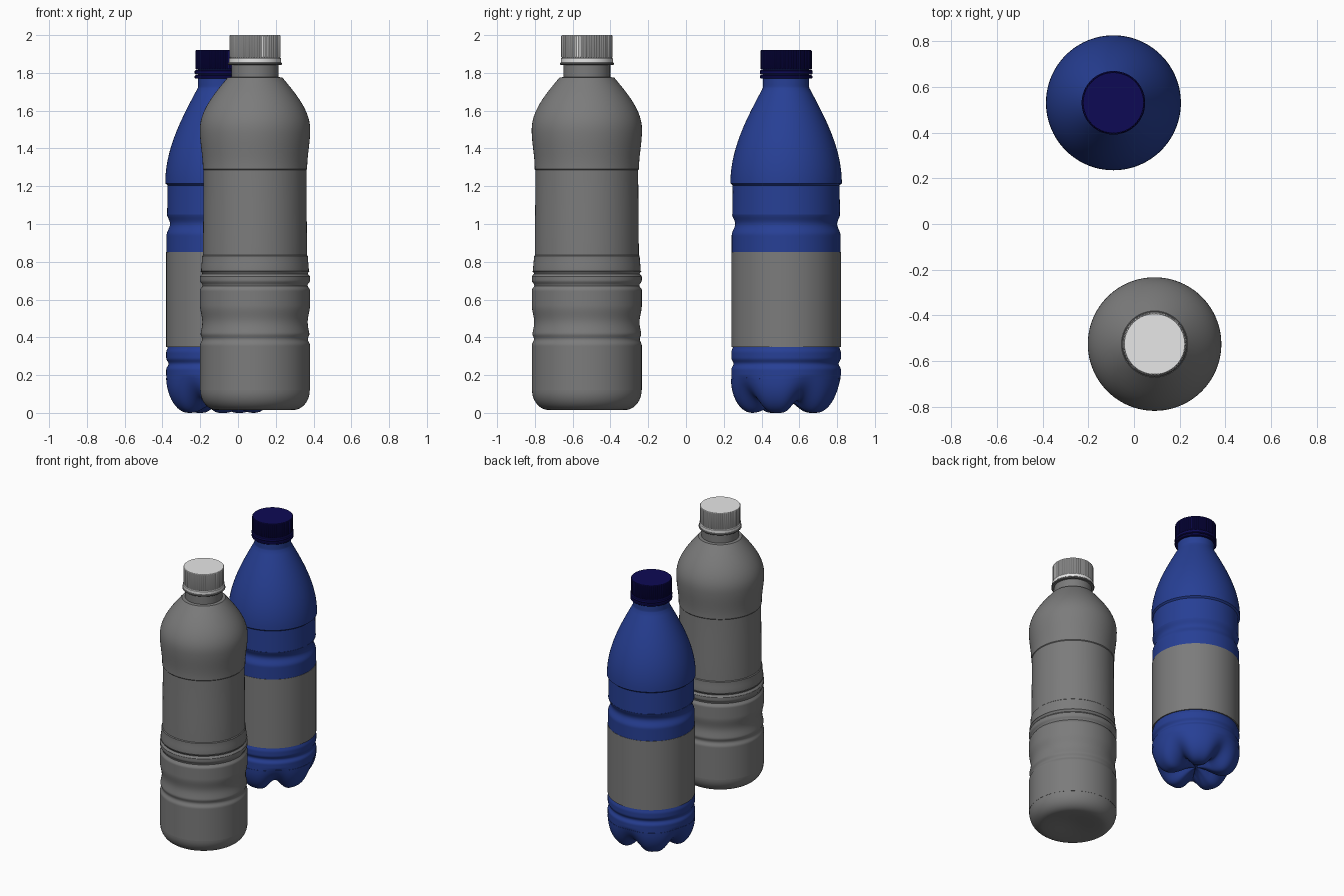
import bpy
import math

cube = bpy.data.objects.get("Cube")
if cube:
    bpy.data.objects.remove(cube, do_unlink=True)


def material(name, red, green, blue):
    mat = bpy.data.materials.new(name)
    mat.use_nodes = True
    color = (red, green, blue, 1)
    mat.diffuse_color = color
    mat.node_tree.nodes["Principled BSDF"].inputs["Base Color"].default_value = color
    return mat


GREY = material("bottle grey", 0.2, 0.2, 0.2)
WHITE = material("cap white", 0.8, 0.8, 0.8)
BLUE = material("bottle blue", 0.02, 0.05, 0.3)
NAVY = material("cap navy", 0.004, 0.003, 0.09)


# Easing rules that shape the profile pieces
def linear(t):
    return t


def fast_start(t):
    return math.sin(t * math.pi / 2)


def slow_start(t):
    return 1 - math.cos(t * math.pi / 2)


def s_curve(t):
    return (1 - math.cos(t * math.pi)) / 2


def sweep(start, end, radius_rule=linear, height_rule=linear, steps=12):
    """Profile piece between two (radius, height) points."""
    (r, z), (r_end, z_end) = start, end
    return [(r + (r_end - r) * radius_rule(i / steps), z + (z_end - z) * height_rule(i / steps))
            for i in range(steps + 1)]


def grooved_wall(radius, bottom, top, grooves):
    """Upright wall with rounded grooves given as (height, depth, half width)."""
    piece = []
    for r, z in sweep((radius, bottom), (radius, top), steps=round((top - bottom) / 0.007)):
        for height, depth, half in grooves:
            offset = abs(z - height) / half
            if offset < 1:
                r -= depth * s_curve(1 - offset)
        piece.append((r, z))
    return piece


def lathe(name, profile, center, mat, segments=96, shape=None):
    """Revolve a profile around the bottle's axis."""
    rings, verts, faces = [], [], []
    for i, (r, z) in enumerate(profile):
        if i and math.dist(profile[i - 1], (r, z)) < 0.0001:
            continue
        count = segments if r else 1
        rings.append(range(len(verts), len(verts) + count))
        for k in range(count):
            angle = math.tau * k / segments
            radius, height = shape(r, z, angle, k) if shape else (r, z)
            verts.append((radius * math.cos(angle), radius * math.sin(angle), height))
    for low, high in zip(rings, rings[1:]):
        for k in range(segments):
            n = (k + 1) % segments
            corners = [low[k % len(low)], low[n % len(low)],
                       high[n % len(high)], high[k % len(high)]]
            faces.append(list(dict.fromkeys(corners)))
    mesh = bpy.data.meshes.new(name)
    mesh.from_pydata(verts, [], faces)
    mesh.materials.append(mat)
    obj = bpy.data.objects.new(name, mesh)
    obj.location = (*center, 0)
    bpy.context.collection.objects.link(obj)
    bpy.ops.object.select_all(action='DESELECT')
    obj.select_set(True)
    bpy.context.view_layer.objects.active = obj
    bpy.ops.object.shade_smooth_by_angle(angle=math.radians(30))


def disc(name, center, mat, radius, bottom, top, rib_depth=0):
    """Bevelled disc, with vertical ribs on its side if asked for."""
    bevel = 0.004
    inner = radius - bevel

    def ribs(r, z, angle, k):
        return (r - rib_depth if r == radius and k % 4 < 2 else r), z

    profile = [(0, bottom), (inner, bottom), (radius, bottom + bevel),
               (radius, top - bevel), (inner, top), (0, top)]
    lathe(name, profile, center, mat, 240, ribs)


def petals(r, z, angle, k):
    """Five feet separated by rounded valleys."""
    valley = s_curve(5 * (angle - 1) / math.pi) ** 2
    weight = valley * max(0, 1 - z / 0.2) * min(1, r / 0.12)
    return r * (1 - 0.12 * weight), z + 0.065 * weight


# Grey bottle: round base, ringed lower half, narrow waist, domed shoulder
front = (0.09, -0.525)
grey_profile = (
    sweep((0, 0.03), (0.2, 0.015), height_rule=s_curve)
    + sweep((0.2, 0.015), (0.29, 0.12), fast_start, slow_start)
    + grooved_wall(0.291, 0.12, 0.75, [(0.39, 0.011, 0.032), (0.48, 0.012, 0.09),
                                       (0.675, 0.013, 0.025), (0.738, 0.012, 0.016)])
    + sweep((0.285, 0.75), (0.28, 0.83), s_curve)
    + sweep((0.275, 0.835), (0.272, 1.285), s_curve)
    + sweep((0.276, 1.29), (0.292, 1.5), s_curve)
    + sweep((0.292, 1.5), (0.145, 1.775), slow_start)
    + sweep((0.124, 1.778), (0.124, 1.9)))
lathe("grey_bottle_body", grey_profile, front, GREY)
disc("grey_neck_flange", front, GREY, 0.143, 1.842, 1.855)
disc("white_cap_band", front, WHITE, 0.138, 1.85, 1.88)
disc("white_cap", front, WHITE, 0.136, 1.88, 2, rib_depth=0.004)

# Blue bottle: five-footed base, waist groove, long tapering shoulder
back = (-0.09, 0.53)
blue_profile = (
    sweep((0, 0.065), (0.18, 0), height_rule=s_curve)
    + sweep((0.18, 0), (0.292, 0.18), fast_start, slow_start)
    + grooved_wall(0.29, 0.18, 0.35, [(0.26, 0.012, 0.03), (0.35, 0.008, 0.03)])
    + grooved_wall(0.288, 0.35, 1.05, [(0.6, 0.006, 0.27), (1, 0.018, 0.06)])
    + sweep((0.285, 1.05), (0.283, 1.205))
    + sweep((0.295, 1.215), (0.123, 1.72), slow_start, steps=20)
    + sweep((0.122, 1.725), (0.122, 1.85)))
lathe("blue_bottle_body", blue_profile, back, BLUE, 120, petals)
lathe("label_wrap", [(0.28, 0.348), (0.29, 0.348), (0.29, 0.853), (0.28, 0.853)], back, GREY)
disc("navy_cap_ring", back, NAVY, 0.139, 1.77, 1.788)
disc("navy_cap_band", back, NAVY, 0.139, 1.792, 1.815)
disc("navy_cap", back, NAVY, 0.136, 1.818, 1.92, rib_depth=0.004)
